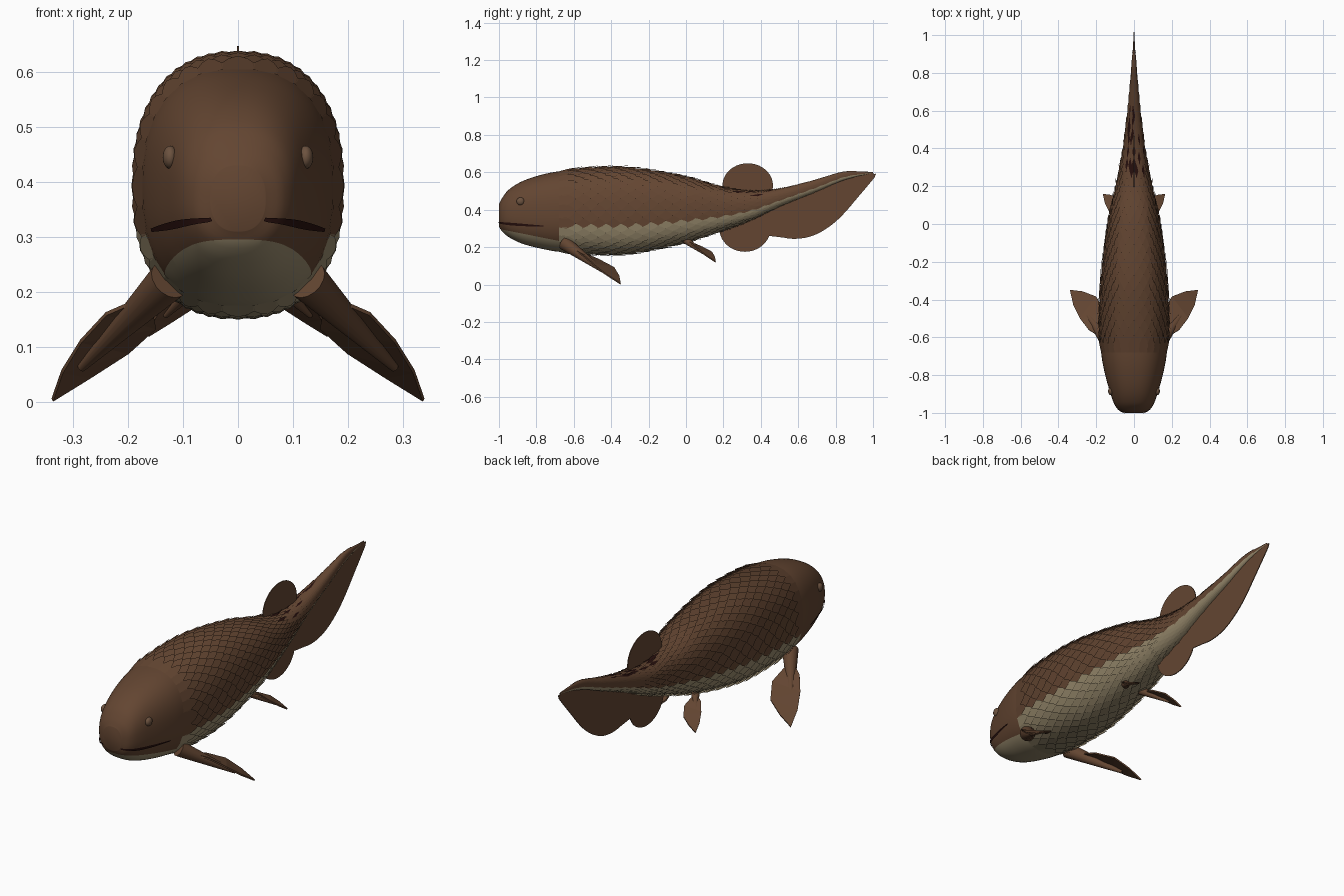
import bpy, bmesh, math, random
from mathutils import Vector, Matrix

if "Cube" in bpy.data.objects:
    bpy.data.objects.remove(bpy.data.objects["Cube"])
random.seed(4)


def material(name, rgb):
    m = bpy.data.materials.new(name)
    m.use_nodes = True
    m.diffuse_color = (*rgb, 1)
    m.node_tree.nodes["Principled BSDF"].inputs["Base Color"].default_value = (*rgb, 1)
    return m


BROWN = material("brown skin", (.125, .06, .031))
TAN = material("tan belly", (.31, .25, .15))
MAROON = material("dark maroon", (.02, .005, .004))
EYE = material("eye brown", (.15, .085, .05))


def finish(name, bm, mats, smooth=True):
    mesh = bpy.data.meshes.new(name)
    bm.to_mesh(mesh)
    bm.free()
    for m in mats:
        mesh.materials.append(m)
    ob = bpy.data.objects.new(name, mesh)
    bpy.context.collection.objects.link(ob)
    if smooth:
        bpy.ops.object.select_all(action='DESELECT')
        ob.select_set(True)
        bpy.context.view_layer.objects.active = ob
        bpy.ops.object.shade_smooth_by_angle(angle=math.radians(40))
    return ob


# Body stations: y, top, bottom, half width
STATIONS = [
    (-1, .43, .31, .05), (-.985, .46, .285, .08), (-.95, .505, .255, .105),
    (-.88, .55, .22, .13), (-.78, .585, .193, .157), (-.68, .605, .175, .174),
    (-.5, .622, .165, .18), (-.3, .622, .168, .171), (0, .573, .23, .135),
    (.2, .515, .295, .092), (.35, .495, .35, .063), (.5, .51, .42, .042),
    (.7, .56, .5, .023), (.85, .603, .562, .011), (1, .602, .596, .002)]
POWER = 2.4


def section(y):
    """Centre height, half height and half width at y (Hermite interpolation)."""
    y = min(max(y, -1), 1)
    i = 0
    while i < len(STATIONS) - 2 and y > STATIONS[i + 1][0]:
        i += 1

    def slope(j, k):
        a, b = STATIONS[max(j - 1, 0)], STATIONS[min(j + 1, len(STATIONS) - 1)]
        return (b[k] - a[k]) / (b[0] - a[0])
    p, q = STATIONS[i], STATIONS[i + 1]
    d = q[0] - p[0]
    t = (y - p[0]) / d
    s = t * t * (3 - 2 * t)
    top, low, half = [p[k] + (q[k] - p[k]) * s + d * t * (1 - t) *
                      ((1 - t) * slope(i, k) - t * slope(i + 1, k)) for k in (1, 2, 3)]
    return (top + low) / 2, (top - low) / 2, half


def power(v, e):
    return math.copysign(abs(v) ** e, v)


def skin(y, angle, lift=0):
    """Point on the body, raised by lift along the section normal."""
    c, h, w = section(y)
    x = power(math.cos(angle), 2 / POWER)
    z = power(math.sin(angle), 2 / POWER)
    n = Vector((power(x, POWER - 1) / w, 0, power(z, POWER - 1) / h)).normalized()
    return Vector((x * w, y, c + z * h)) + n * lift


def side_x(y, z):
    c, h, w = section(y)
    t = min(abs((z - c) / h), 1)
    return w * (1 - t ** POWER) ** (1 / POWER)


def loft(ys, sides=64):
    bm = bmesh.new()
    rings = [[bm.verts.new(skin(y, math.tau * k / sides)) for k in range(sides)] for y in ys]
    for a, b in zip(rings, rings[1:]):
        for k in range(sides):
            j = (k + 1) % sides
            bm.faces.new((a[k], a[j], b[j], b[k]))
    bm.faces.new(rings[0])
    bm.faces.new(rings[-1][::-1])
    bmesh.ops.recalc_face_normals(bm, faces=bm.faces)
    return bm


# Head, cut along the chin line
HEAD_END = -.67
bm = loft([-1 + (HEAD_END + 1) * (k / 24) ** 2 for k in range(25)])
point, normal = Vector((0, -1, .297)), Vector((0, .2, 1)).normalized()
bmesh.ops.bisect_plane(bm, geom=bm.verts[:] + bm.edges[:] + bm.faces[:],
                       plane_co=point, plane_no=normal)
for f in bm.faces:
    f.material_index = int((f.calc_center_median() - point).dot(normal) < 0)
finish("head", bm, [BROWN, TAN])

# Trunk under the scales
bm = loft([HEAD_END + (1 - HEAD_END) * k / 50 for k in range(51)], 40)
for f in bm.faces:
    p = f.calc_center_median()
    c, h, w = section(p.y)
    f.material_index = int(p.z < c - .38 * h)
finish("trunk", bm, [BROWN, TAN])

# Overlapping pointed scales in staggered rows
AROUND = 28
OUTLINE = [(0, -.5), (0, .5), (.45, .55), (.8, .27), (1, 0), (.8, -.27), (.45, -.55)]
bm = bmesh.new()
y, row = HEAD_END - .01, 0
while y < .86:
    c, h, w = section(y)
    step = .026 + .014 * min(1, w / .12)
    raise_by = .013 * min(1, w / .1)
    for k in range(AROUND):
        mid = k + .5 * (row % 2)
        verts = [bm.verts.new(skin(y + v * step * 2.3, math.tau * (mid + u) / AROUND,
                                   .001 + raise_by * v)) for v, u in OUTLINE]
        f = bm.faces.new(verts[::-1])
        level = power(math.sin(math.tau * mid / AROUND), 2 / POWER)
        if level < -.38:
            f.material_index = 1
        elif .2 < y < .58 and level > .6 and random.random() < .22:
            f.material_index = 2
    y += step
    row += 1
finish("scales", bm, [BROWN, TAN, MAROON], smooth=False)


# Thin middle fins
def fin_plate(name, points, thick=.004):
    bm = bmesh.new()
    bm.faces.new([bm.verts.new(p) for p in points])
    bmesh.ops.triangulate(bm, faces=bm.faces[:])
    ob = finish(name, bm, [BROWN], smooth=False)
    mod = ob.modifiers.new("thickness", 'SOLIDIFY')
    mod.thickness = thick
    mod.offset = 0
    return ob


def rounded(points, steps=5):
    """Closed smooth curve through the points."""
    out, n = [], len(points)
    for i in range(n):
        a, b, c, d = [Vector(points[(i + k) % n]) for k in (-1, 0, 1, 2)]
        for s in range(steps):
            t = s / steps
            out.append(b + (c - a) * t / 2 + (a * 2 - b * 5 + c * 4 - d) * t * t / 2
                       + (b * 3 - a - c * 3 + d) * t ** 3 / 2)
    return out


def oval(y, z, ry, rz, n=40):
    return [(0, y + ry * math.cos(math.tau * k / n), z + rz * math.sin(math.tau * k / n))
            for k in range(n)]


fin_plate("dorsal_fin", oval(.33, .53, .135, .118))
fin_plate("anal_fin", oval(.315, .3, .137, .125))
fin_plate("tail_fin", [(0, .6, .48), (0, .42, .4)] + rounded(
    [(0, .45, .3), (0, .51, .255), (0, .6, .245), (0, .7, .27), (0, .81, .345),
     (0, .92, .47), (0, .99, .59)])[:31] + [(0, 1, .6), (0, .85, .585)])

# Paired fins: a fleshy stalk with a leaf-shaped blade
BLADE = [(.02, .02, -.015), (.1, .07, -.05), (.146, .13, -.1), (.18, .2, -.155),
         (.198, .28, -.207), (.13, .272, -.165), (.06, .245, -.12), (.01, .16, -.075)]


def paired_fin(name, root, size, side):
    flip = Vector((side, 1, 1))
    place = lambda p: (Vector(root) + Vector(p) * size) * flip
    fin_plate(name + "_blade", [place(p) for p in BLADE], .007)
    a, b = place((-.015, -.02, .012)), place((.145, .2, -.148))
    bm = bmesh.new()
    turn = (b - a).to_track_quat('Z', 'Y').to_matrix().to_4x4()
    bmesh.ops.create_cone(bm, cap_ends=True, segments=16, radius1=.038 * size,
                          radius2=.008 * size, depth=(b - a).length,
                          matrix=Matrix.Translation((a + b) / 2) @ turn)
    finish(name + "_stalk", bm, [BROWN])


# Mouth slits, eyes and fins on both sides
for side, label in ((1, "left"), (-1, "right")):
    paired_fin(label + "_pectoral_fin", (.14, -.63, .21), 1, side)
    paired_fin(label + "_pelvic_fin", (.045, -.01, .245), .6, side)

    bm = bmesh.new()
    pairs = []
    for k in range(15):
        y = -.999 + .239 * (k / 14) ** 1.6
        z = .332 - .02 * k / 14
        half = .003 + .004 * math.sin(math.pi * k / 14)
        pairs.append([bm.verts.new((side * (side_x(y, z + s * half) + .004), y - .003, z + s * half))
                      for s in (-1, 1)])
    for a, b in zip(pairs, pairs[1:]):
        bm.faces.new((a[0], b[0], b[1], a[1])[::side])
    finish(label + "_mouth_slit", bm, [MAROON])

    bm = bmesh.new()
    centre = Vector((side * side_x(-.885, .445), -.885, .445))
    bmesh.ops.create_uvsphere(bm, u_segments=20, v_segments=12, radius=.021,
                              matrix=Matrix.Translation(centre) @ Matrix.Diagonal((.65, 1, 1, 1)))
    finish(label + "_eye", bm, [EYE])
